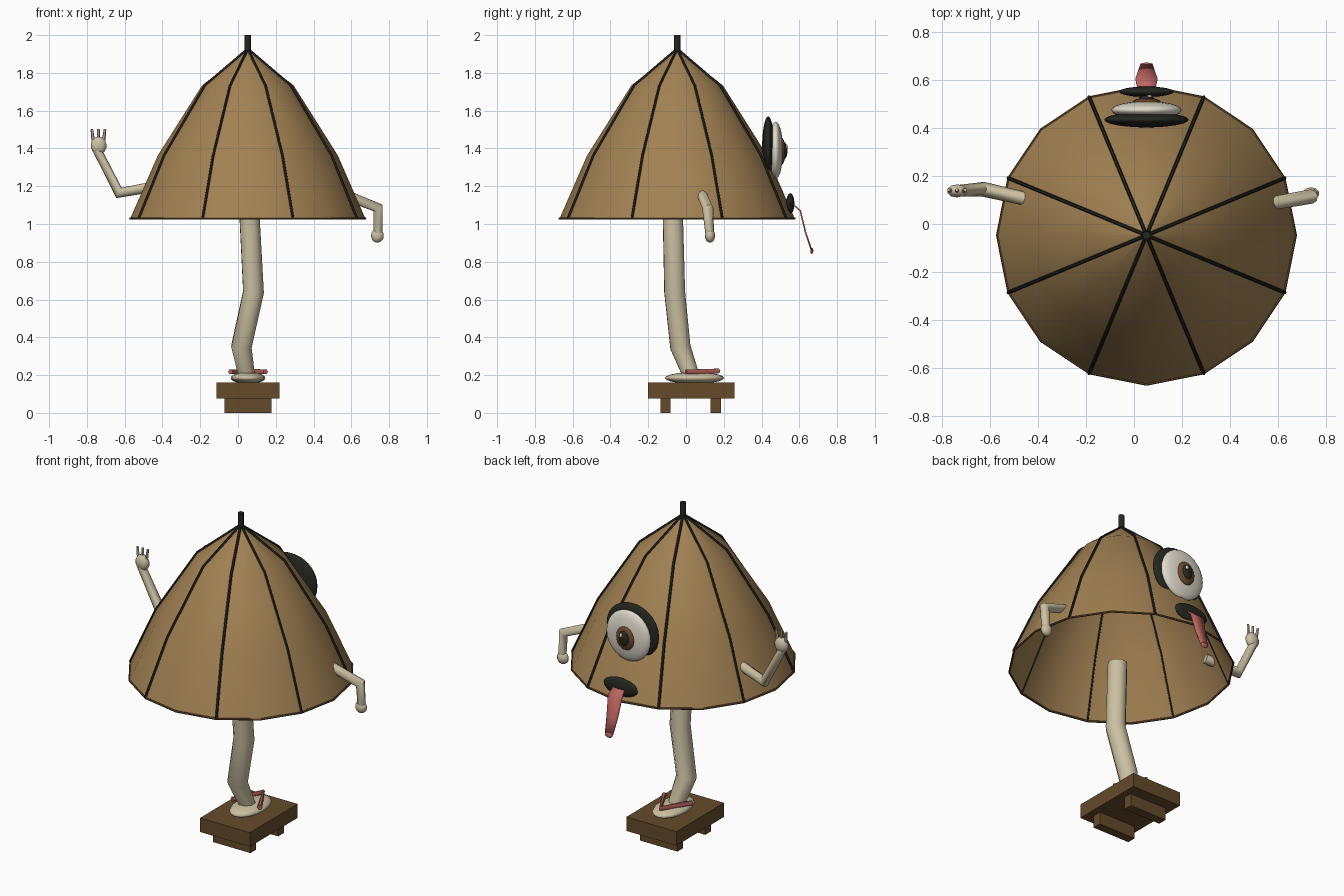
import bpy, bmesh, math
from mathutils import Vector

old = bpy.data.objects.get("Cube")
if old:
    bpy.data.objects.remove(old, do_unlink=True)

CX, CY = 0.052, -0.047      # axis of the umbrella


def material(name, r, g, b):
    m = bpy.data.materials.new(name)
    m.use_nodes = True
    m.diffuse_color = (r, g, b, 1)
    m.node_tree.nodes["Principled BSDF"].inputs["Base Color"].default_value = (r, g, b, 1)
    return m


PAPER = material("tan paper", 0.36, 0.22, 0.085)
BLACK = material("soft black", 0.018, 0.02, 0.015)
SKIN = material("pale skin", 0.60, 0.53, 0.36)
WOOD = material("dark wood", 0.13, 0.07, 0.024)
PINK = material("tongue pink", 0.52, 0.13, 0.12)
WHITE = material("eye white", 0.74, 0.70, 0.60)
IRIS = material("iris brown", 0.15, 0.065, 0.025)


def finish(ob, mat, smooth=True, angle=50):
    ob.data.materials.clear()
    ob.data.materials.append(mat)
    bpy.ops.object.select_all(action='DESELECT')
    ob.select_set(True)
    bpy.context.view_layer.objects.active = ob
    if smooth:
        bpy.ops.object.shade_smooth_by_angle(angle=math.radians(angle))
    return ob


def from_bmesh(name, bm, mat, smooth=True, angle=50):
    mesh = bpy.data.meshes.new(name)
    bmesh.ops.recalc_face_normals(bm, faces=bm.faces)
    bm.to_mesh(mesh)
    bm.free()
    ob = bpy.data.objects.new(name, mesh)
    bpy.context.collection.objects.link(ob)
    return finish(ob, mat, smooth, angle)


def tube(name, points, radii, mat, sides=8, closed=False):
    """Round tube along a path with one radius per point."""
    cu = bpy.data.curves.new(name, 'CURVE')
    cu.dimensions = '3D'
    cu.bevel_depth = 1
    cu.bevel_resolution = sides // 2 - 2
    cu.use_fill_caps = True
    sp = cu.splines.new('POLY')
    sp.points.add(len(points) - 1)
    sp.use_cyclic_u = closed
    for p, co, r in zip(sp.points, points, radii):
        p.co = (*co, 1)
        p.radius = r
    ob = bpy.data.objects.new(name, cu)
    bpy.context.collection.objects.link(ob)
    bpy.ops.object.select_all(action='DESELECT')
    ob.select_set(True)
    bpy.context.view_layer.objects.active = ob
    bpy.ops.object.convert(target='MESH')
    return finish(bpy.context.view_layer.objects.active, mat)


def ball(name, centre, size, mat, seg=16):
    bm = bmesh.new()
    bmesh.ops.create_uvsphere(bm, u_segments=seg, v_segments=seg // 2 + 2, radius=1)
    bmesh.ops.scale(bm, vec=size, verts=bm.verts)
    bmesh.ops.translate(bm, vec=centre, verts=bm.verts)
    return from_bmesh(name, bm, mat, True, 80)


def box(name, low, high, mat):
    low, high = Vector(low), Vector(high)
    bm = bmesh.new()
    bmesh.ops.create_cube(bm, size=1)
    bmesh.ops.scale(bm, vec=high - low, verts=bm.verts)
    bmesh.ops.translate(bm, vec=(low + high) / 2, verts=bm.verts)
    return from_bmesh(name, bm, mat, False)


def polar(r, a, z):
    return (CX + r * math.cos(a), CY + r * math.sin(a), z)


# Umbrella canopy: open sixteen-sided shell
PROFILE = [(0.012, 1.915), (0.243, 1.733), (0.477, 1.362), (0.622, 1.03)]
SIDES = 16
bm = bmesh.new()
rings = [[bm.verts.new(polar(r, math.tau * i / SIDES, z)) for i in range(SIDES)]
         for r, z in PROFILE]
for upper, lower in zip(rings, rings[1:]):
    for i in range(SIDES):
        j = (i + 1) % SIDES
        bm.faces.new((upper[i], lower[i], lower[j], upper[j]))
from_bmesh("canopy", bm, PAPER, True, 60)

# Ribs, rim and tip
for k in range(8):
    a = math.tau * (k + 0.5) / 8
    tube(f"rib_{k + 1}", [polar(r + 0.003, a, z) for r, z in PROFILE], [0.0075] * 4, BLACK, 6)
tube("canopy_rim", [polar(0.622, math.tau * i / SIDES, 1.03) for i in range(SIDES)],
     [0.006] * SIDES, WOOD, 6, True)
tube("tip", [(CX, CY, 1.89), (CX, CY, 2.0)], [0.017] * 2, BLACK)

# Single leg and foot
tube("leg", [(0.06, -0.07, 1.06), (0.082, -0.06, 0.64), (0.018, -0.03, 0.35), (0.048, 0.03, 0.19)],
     [0.057, 0.059, 0.058, 0.046], SKIN)
ball("foot", (0.053, 0.045, 0.185), (0.092, 0.157, 0.031), SKIN)

# Wooden sandal with two teeth and a strap
box("sandal_board", (-0.115, -0.2, 0.075), (0.22, 0.257, 0.16), WOOD)
for name, y in (("rear_tooth", -0.135), ("front_tooth", 0.131)):
    box(name, (-0.072, y, 0), (0.178, y + 0.054, 0.076), WOOD)
tube("sandal_strap", [(-0.04, 0.0, 0.217), (0.053, 0.168, 0.222), (0.146, 0.0, 0.217)],
     [0.014] * 3, PINK, 6)

# Raised right arm with open hand
tube("right_arm", [(-0.43, 0.10, 1.20), (-0.63, 0.145, 1.165), (-0.745, 0.138, 1.39)],
     [0.028, 0.031, 0.024], SKIN)
ball("right_hand", (-0.738, 0.138, 1.415), (0.044, 0.028, 0.048), SKIN, 10)
for i in (-1, 0, 1):
    x = -0.739 + 0.026 * i
    tube(f"right_finger_{i + 2}", [(x, 0.138, 1.43), (x + 0.009 * i, 0.142, 1.502)],
         [0.010, 0.007], SKIN, 6)

# Hanging left arm with fist
tube("left_arm", [(0.54, 0.08, 1.165), (0.742, 0.115, 1.085), (0.742, 0.125, 0.955)],
     [0.028, 0.03, 0.024], SKIN)
ball("left_hand", (0.738, 0.127, 0.938), (0.036, 0.027, 0.037), SKIN, 10)

# Big eye, layered outwards
ball("eye_surround", (CX, 0.435, 1.408), (0.176, 0.032, 0.162), BLACK, 24)
ball("eyeball", (CX, 0.475, 1.39), (0.147, 0.038, 0.152), WHITE, 24)
ball("iris", (CX, 0.505, 1.385), (0.062, 0.022, 0.072), IRIS)
ball("pupil", (CX, 0.52, 1.388), (0.034, 0.017, 0.045), BLACK)
ball("eye_glint", (CX + 0.012, 0.532, 1.408), (0.011, 0.007, 0.013), WHITE, 8)

# Mouth and hanging tongue
ball("mouth", (CX, 0.552, 1.108), (0.115, 0.022, 0.055), BLACK)
bm = bmesh.new()
rows = [[bm.verts.new((CX + s * w, y, z)) for s in (-1, 0, 1)]
        for y, z, w in ((0.56, 1.11, 0.036), (0.605, 1.07, 0.046),
                        (0.633, 0.955, 0.036), (0.665, 0.86, 0.025))]
for a, b in zip(rows, rows[1:]):
    for i in range(2):
        bm.faces.new((a[i], a[i + 1], b[i + 1], b[i]))
tongue = from_bmesh("tongue", bm, PINK)
solid = tongue.modifiers.new("thickness", 'SOLIDIFY')
solid.thickness = 0.008
solid.offset = 0
ball("tongue_tip", (CX, 0.666, 0.858), (0.026, 0.008, 0.016), PINK, 10)
